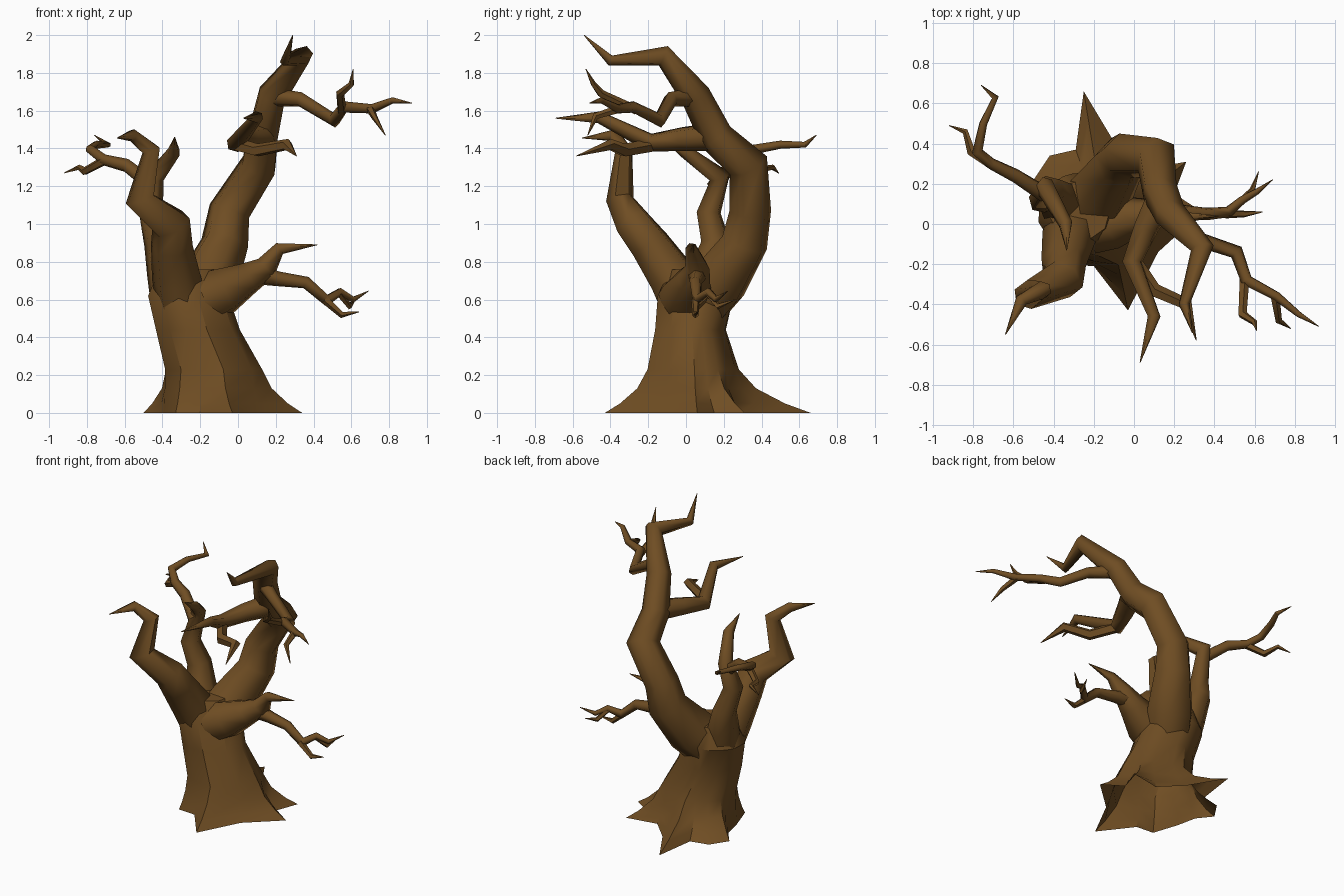
import bpy, bmesh, math
from mathutils import Vector

bark = bpy.data.materials.new("dark brown bark")
bark.diffuse_color = (0.16, 0.075, 0.017, 1)


def finish(name, bm, angle):
    me = bpy.data.meshes.new(name)
    bm.to_mesh(me)
    bm.free()
    me.materials.append(bark)
    ob = bpy.data.objects.new(name, me)
    bpy.context.collection.objects.link(ob)
    bpy.ops.object.select_all(action='DESELECT')
    ob.select_set(True)
    bpy.context.view_layer.objects.active = ob
    bpy.ops.object.shade_smooth_by_angle(angle=math.radians(angle))


def bridge(bm, a, b):
    n = len(a)
    for i in range(n):
        bm.faces.new((a[i], a[(i + 1) % n], b[(i + 1) % n], b[i]))


def limb(name, sides, *path):
    """Faceted tapering tube through (x, y, z, radius) points, ending in a spike.
    The start is left open because it is buried in the parent part."""
    bm = bmesh.new()
    pts = [Vector(p[:3]) for p in path]
    last, side = None, None
    for i, p in enumerate(pts):
        d_in = (p - pts[i - 1]).normalized() if i else (pts[1] - p).normalized()
        d_out = (pts[i + 1] - p).normalized() if i < len(pts) - 1 else d_in
        t = (d_in + d_out).normalized()
        if side is None:
            side = t.orthogonal()
        side = (side - t * side.dot(t)).normalized()
        other = t.cross(side)
        # widen the ring across a bend so the tube keeps its thickness
        bend = d_out - d_in
        stretch = min(1.35, 1 / max(0.3, t.dot(d_in)))
        ring = []
        for k in range(sides):
            a = 2 * math.pi * k / sides
            o = (side * math.cos(a) + other * math.sin(a)) * path[i][3] * 1.07
            if bend.length > 1e-4:
                b = bend.normalized()
                o += b * o.dot(b) * (stretch - 1)
            ring.append(bm.verts.new(p + o))
        if last:
            bridge(bm, last, ring)
        last = ring
    bm.faces.new(last)
    finish(name, bm, 62)


# Trunk: star-shaped root outline blending into leaning oval rings, open below
roots = [(0.34, 0.06), (0.2, 0.15), (0.26, 0.31), (0.04, 0.27), (-0.1, 0.41),
         (-0.25, 0.66), (-0.29, 0.37), (-0.42, 0.34), (-0.5, 0.22), (-0.42, 0.12),
         (-0.39, -0.02), (-0.33, -0.2), (-0.2, -0.21), (-0.03, -0.43), (0.12, -0.14)]
# height, blend, oval centre x y, oval radius x y
levels = [(0, 0, -0.14, 0.03, 0.25, 0.22), (0.05, 0.33, -0.14, 0.03, 0.25, 0.22),
          (0.13, 0.7, -0.14, 0.03, 0.25, 0.22), (0.23, 0.92, -0.14, 0.03, 0.25, 0.22),
          (0.44, 0.97, -0.22, 0.02, 0.22, 0.18), (0.62, 1, -0.265, 0.05, 0.215, 0.205),
          (0.76, 1, -0.27, 0.06, 0.15, 0.15)]
bm = bmesh.new()
last = None
for z, t, cx, cy, rx, ry in levels:
    ring = []
    for x, y in roots:
        a = math.atan2(y - 0.03, x + 0.14)
        ex, ey = cx + rx * math.cos(a), cy + ry * math.sin(a)
        ring.append(bm.verts.new((x + (ex - x) * t, y + (ey - y) * t, z)))
    if last:
        bridge(bm, last, ring)
    last = ring
bm.faces.new(last)
finish("trunk", bm, 35)

# Tall back limb curling forward, with its side branches
limb("tall_limb", 6, (-0.22, 0.08, 0.58, 0.15), (-0.16, 0.17, 0.69, 0.155), (-0.07, 0.31, 0.9, 0.12),
     (-0.045, 0.34, 1.07, 0.105), (0.11, 0.33, 1.31, 0.095), (0.13, 0.16, 1.46, 0.085),
     (0.18, 0.05, 1.68, 0.075), (0.34, -0.12, 1.89, 0.048), (0.25, -0.4, 1.865, 0.025),
     (0.29, -0.54, 2.0, 0.002))
limb("forward_branch", 6, (0.13, 0.12, 1.46, 0.07), (0.06, -0.02, 1.45, 0.06),
     (-0.01, -0.19, 1.43, 0.045), (0.1, -0.46, 1.565, 0.03), (0.03, -0.69, 1.56, 0.002))
limb("forward_fork", 5, (-0.01, -0.17, 1.42, 0.035), (0.1, -0.33, 1.39, 0.033),
     (0.26, -0.4, 1.42, 0.028), (0.31, -0.58, 1.36, 0.002))
limb("right_branch", 6, (0.2, 0.02, 1.67, 0.045), (0.33, -0.08, 1.66, 0.036),
     (0.51, -0.14, 1.55, 0.032), (0.56, -0.28, 1.62, 0.028), (0.71, -0.36, 1.61, 0.023),
     (0.82, -0.45, 1.655, 0.015), (0.92, -0.51, 1.64, 0.002))
limb("right_up_twig", 5, (0.55, -0.26, 1.6, 0.024), (0.54, -0.45, 1.69, 0.02),
     (0.6, -0.49, 1.74, 0.014), (0.61, -0.53, 1.82, 0.002))
limb("right_down_twig", 5, (0.7, -0.35, 1.61, 0.022), (0.72, -0.48, 1.57, 0.016),
     (0.78, -0.52, 1.47, 0.002))

# Front left limb with a square knee
limb("front_left_limb", 6, (-0.3, -0.01, 0.58, 0.125), (-0.325, -0.065, 0.71, 0.125),
     (-0.35, -0.19, 0.89, 0.105), (-0.355, -0.275, 1.0, 0.095), (-0.52, -0.35, 1.13, 0.068),
     (-0.46, -0.33, 1.39, 0.042), (-0.56, -0.38, 1.47, 0.03), (-0.64, -0.55, 1.455, 0.002))

# Back left limb and its forked side branch
limb("back_left_limb", 6, (-0.35, 0.08, 0.6, 0.11), (-0.38, 0.12, 0.75, 0.1),
     (-0.42, 0.16, 0.9, 0.075), (-0.46, 0.12, 1.06, 0.06), (-0.44, 0.18, 1.25, 0.045),
     (-0.34, 0.0, 1.38, 0.033), (-0.335, -0.13, 1.46, 0.002))
limb("back_left_branch", 6, (-0.45, 0.15, 1.2, 0.04), (-0.59, 0.24, 1.31, 0.034),
     (-0.71, 0.3, 1.34, 0.028), (-0.78, 0.36, 1.395, 0.024), (-0.75, 0.5, 1.42, 0.02),
     (-0.69, 0.63, 1.42, 0.014), (-0.76, 0.69, 1.47, 0.002))
limb("back_left_twig", 5, (-0.7, 0.29, 1.34, 0.024), (-0.81, 0.36, 1.28, 0.02),
     (-0.84, 0.46, 1.3, 0.013), (-0.92, 0.49, 1.27, 0.002))

# Low right limb, its spike and drooping forked twigs
limb("low_right_limb", 6, (-0.19, 0.0, 0.595, 0.14), (-0.08, 0.01, 0.64, 0.125),
     (0.05, 0.04, 0.71, 0.085), (0.15, 0.06, 0.77, 0.06), (0.22, 0.03, 0.87, 0.03),
     (0.42, 0.04, 0.89, 0.002))
limb("drooping_branch", 6, (0.12, 0.055, 0.73, 0.05), (0.21, 0.06, 0.71, 0.038),
     (0.36, 0.05, 0.69, 0.03), (0.47, 0.06, 0.595, 0.025), (0.54, 0.12, 0.64, 0.019),
     (0.61, 0.16, 0.6, 0.014), (0.69, 0.22, 0.645, 0.002))
limb("drooping_middle_twig", 5, (0.53, 0.11, 0.64, 0.018), (0.59, 0.17, 0.565, 0.014),
     (0.62, 0.26, 0.6, 0.002))
limb("drooping_low_twig", 5, (0.46, 0.05, 0.6, 0.022), (0.55, 0.05, 0.52, 0.016),
     (0.64, 0.06, 0.535, 0.002))
